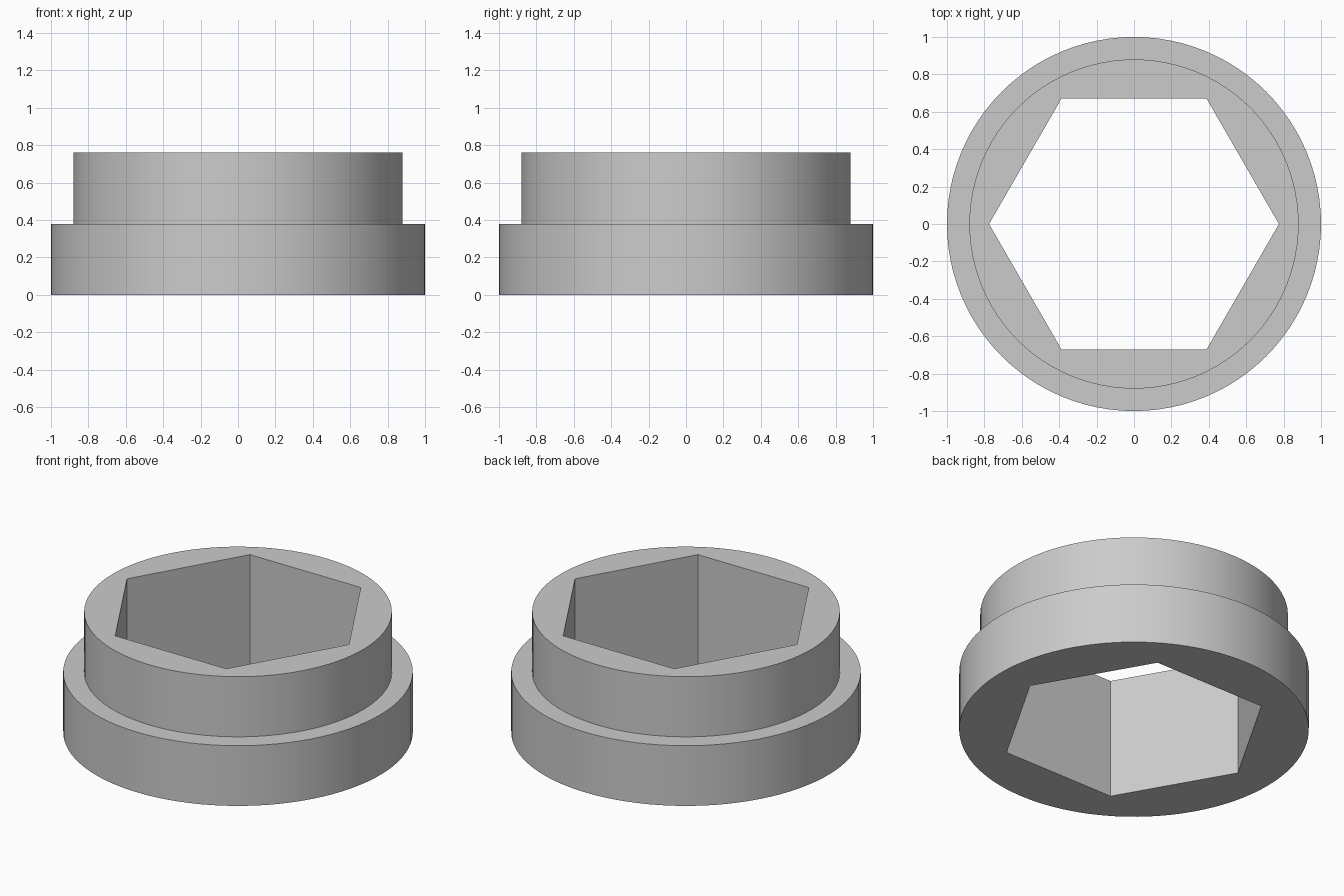
import bpy
import bmesh
from math import cos, sin, pi, radians

cube = bpy.data.objects.get("Cube")
if cube:
    bpy.data.objects.remove(cube, do_unlink=True)

SEGMENTS = 96
HEX_RADIUS = 0.775
FLANGE_TOP, HEIGHT = 0.38, 0.76


def circle(radius):
    return lambda a: radius


def hexagon(radius):
    # distance to a hexagon edge, with corners on the x axis
    return lambda a: radius * cos(pi / 6) / cos(a % (pi / 3) - pi / 6)


def ring(bm, outline, z):
    angles = [2 * pi * i / SEGMENTS for i in range(SEGMENTS)]
    return [bm.verts.new((outline(a) * cos(a), outline(a) * sin(a), z)) for a in angles]


# Stepped round collar with a hexagonal through hole, as a closed loop of rings
sections = [
    (circle(1.0), 0),
    (circle(1.0), FLANGE_TOP),
    (circle(0.88), FLANGE_TOP),
    (circle(0.88), HEIGHT),
    (hexagon(HEX_RADIUS), HEIGHT),
    (hexagon(HEX_RADIUS), 0),
]
bm = bmesh.new()
rings = [ring(bm, outline, z) for outline, z in sections]
for k, lower in enumerate(rings):
    upper = rings[(k + 1) % len(rings)]
    for i in range(SEGMENTS):
        j = (i + 1) % SEGMENTS
        bm.faces.new((lower[i], lower[j], upper[j], upper[i]))
bmesh.ops.recalc_face_normals(bm, faces=bm.faces)

mesh = bpy.data.meshes.new("hex_socket_collar")
bm.to_mesh(mesh)
bm.free()
collar = bpy.data.objects.new("hex_socket_collar", mesh)
bpy.context.collection.objects.link(collar)

# Plain grey material
grey = bpy.data.materials.new("plain_grey")
grey.use_nodes = True
colour = (0.6, 0.6, 0.6, 1)
grey.diffuse_color = colour
grey.node_tree.nodes["Principled BSDF"].inputs["Base Color"].default_value = colour
mesh.materials.append(grey)

# Smooth round walls, sharp rims and hexagon corners
bpy.ops.object.select_all(action="DESELECT")
collar.select_set(True)
bpy.context.view_layer.objects.active = collar
bpy.ops.object.shade_smooth_by_angle(angle=radians(30))
